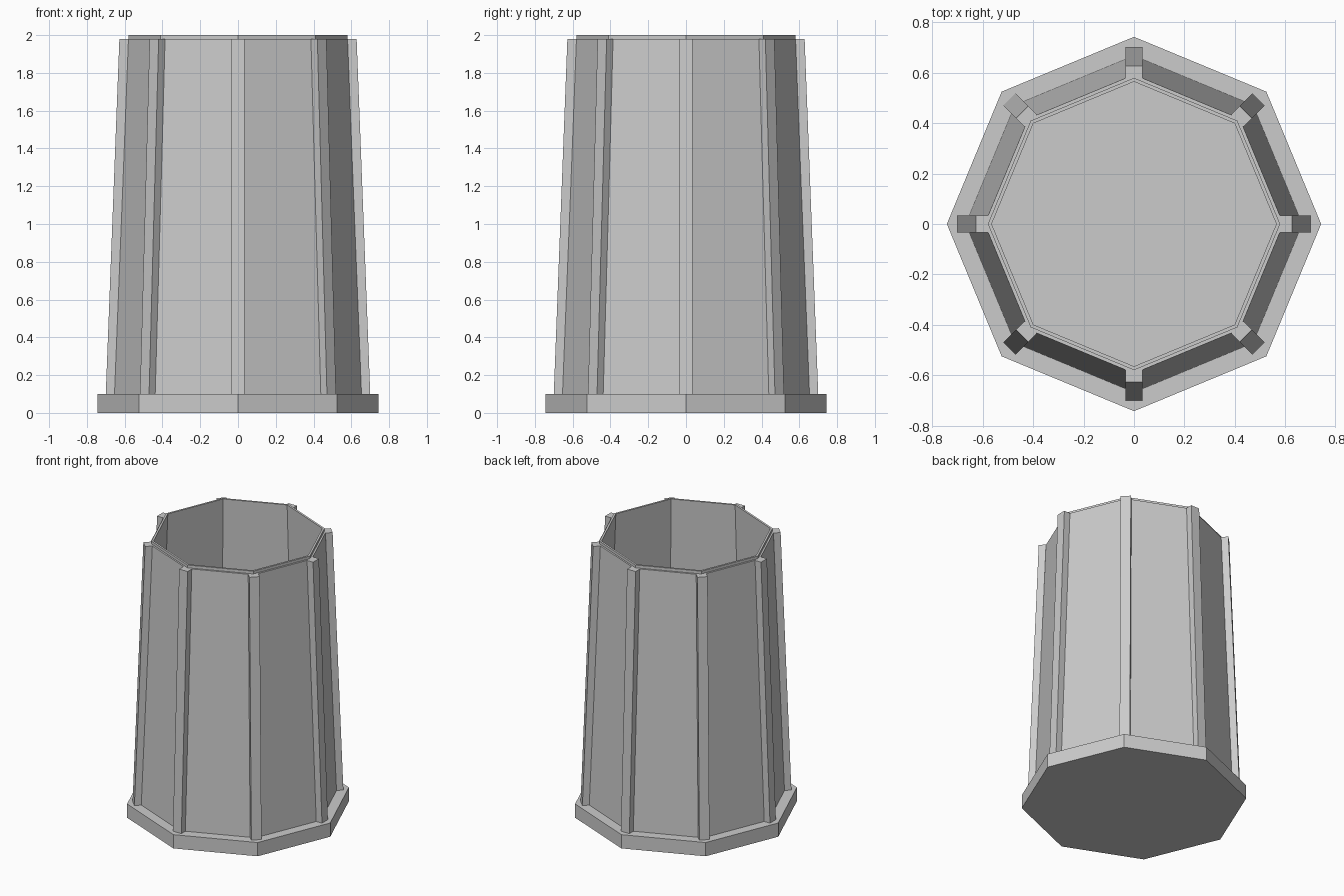
import bpy
import bmesh
from math import cos, sin, pi

cube = bpy.data.objects.get("Cube")
if cube:
    bpy.data.objects.remove(cube, do_unlink=True)

SIDES = 8

grey = bpy.data.materials.new("plain grey")
grey.use_nodes = True
grey.diffuse_color = (0.6, 0.6, 0.6, 1)
grey.node_tree.nodes["Principled BSDF"].inputs["Base Color"].default_value = (0.6, 0.6, 0.6, 1)


def finish(name, bm):
    bmesh.ops.recalc_face_normals(bm, faces=bm.faces)
    mesh = bpy.data.meshes.new(name)
    bm.to_mesh(mesh)
    bm.free()
    mesh.materials.append(grey)
    obj = bpy.data.objects.new(name, mesh)
    bpy.context.collection.objects.link(obj)
    return obj


def direction(i):
    a = 2 * pi * i / SIDES
    return cos(a), sin(a)


def lathe(name, profile, closed):
    """Sweep a (radius, height) profile around the octagon; cap the ends if open."""
    bm = bmesh.new()
    rings = []
    for r, z in profile:
        rings.append([bm.verts.new((r * c, r * s, z)) for c, s in map(direction, range(SIDES))])
    pairs = list(zip(rings, rings[1:]))
    if closed:
        pairs.append((rings[-1], rings[0]))
    else:
        bm.faces.new(rings[0])
        bm.faces.new(rings[-1])
    for low, high in pairs:
        for i in range(SIDES):
            j = (i + 1) % SIDES
            bm.faces.new((low[i], low[j], high[j], high[i]))
    return finish(name, bm)


def corner_rib(i):
    """Square-edged rib leaning inward along one corner of the wall."""
    c, s = direction(i)
    half = 0.034
    bm = bmesh.new()
    rings = []
    for inner, outer, z in ((0.652, 0.7, 0.1), (0.58, 0.628, 1.98)):
        corners = ((inner, -half), (outer, -half), (outer, half), (inner, half))
        rings.append([bm.verts.new((r * c - t * s, r * s + t * c, z)) for r, t in corners])
    low, high = rings
    bm.faces.new(low)
    bm.faces.new(high)
    for k in range(4):
        n = (k + 1) % 4
        bm.faces.new((low[k], low[n], high[n], high[k]))
    return finish(f"corner_rib_{i + 1}", bm)


# Solid plinth that also forms the floor
lathe("base_plinth", [(0.743, 0), (0.743, 0.1)], closed=False)

# Hollow tapering wall with a thin raised inner rim
lathe("tapered_wall", [(0.64, 0.1), (0.668, 0.1), (0.593, 1.98),
                       (0.58, 1.98), (0.58, 2.0), (0.565, 2.0)], closed=True)

# One rib on every corner
for i in range(SIDES):
    corner_rib(i)
